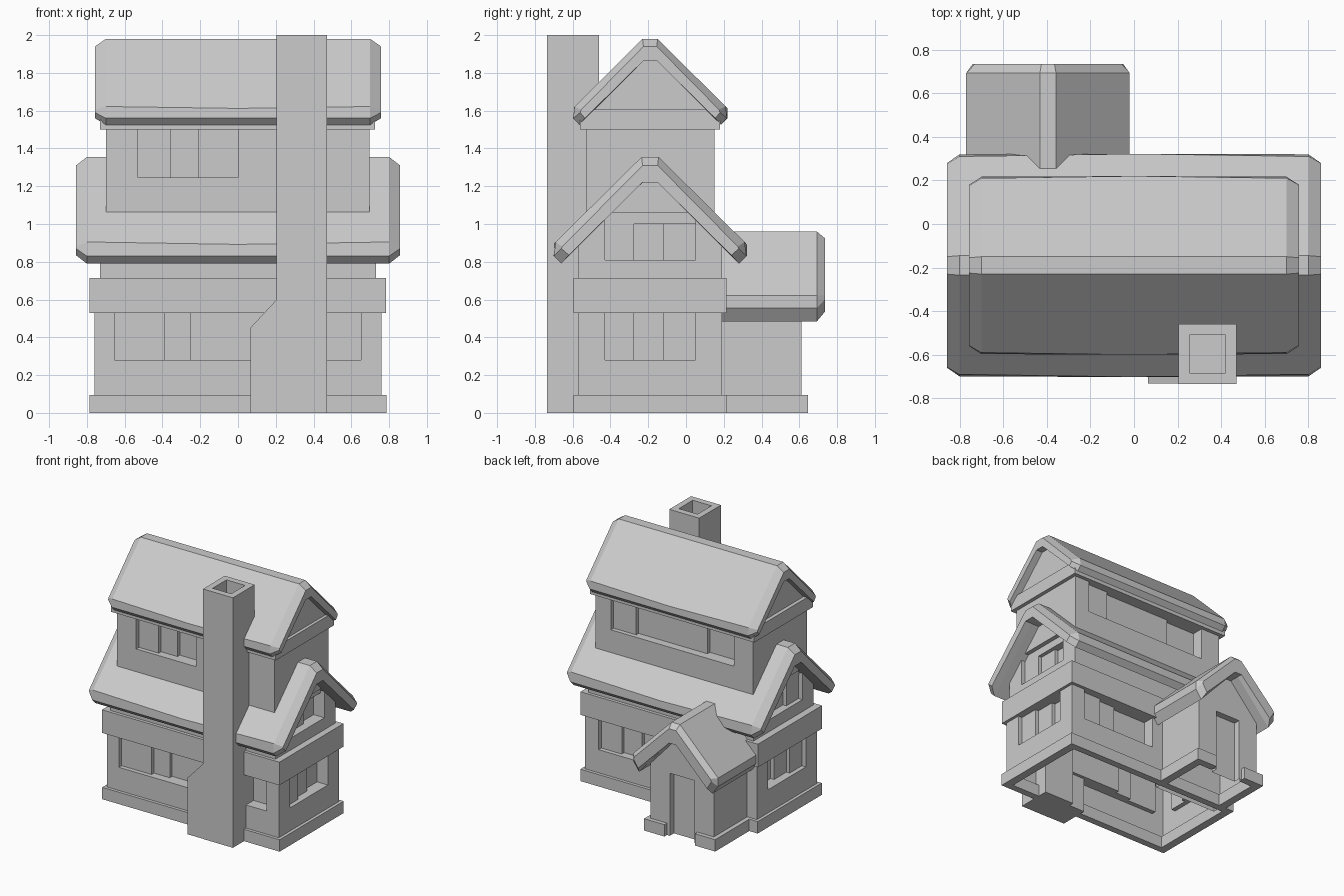
import bpy, bmesh

if "Cube" in bpy.data.objects:
    bpy.data.objects.remove(bpy.data.objects["Cube"])

CY = -0.19     # ridge line of the main house (y)
PX = -0.395    # ridge line of the porch (x)


def make(name, verts, faces, open_bottom=False):
    bm = bmesh.new()
    vs = [bm.verts.new(v) for v in verts]
    for f in faces:
        bm.faces.new([vs[i] for i in f])
    bmesh.ops.recalc_face_normals(bm, faces=bm.faces[:])
    me = bpy.data.meshes.new(name)
    bm.to_mesh(me)
    bm.free()
    ob = bpy.data.objects.new(name, me)
    bpy.context.collection.objects.link(ob)
    if open_bottom:
        drop_bottom(ob)
    return ob


def loft(name, sections):
    """Skin a list of equal-length closed loops and cap both ends."""
    n = len(sections[0])
    verts = [p for s in sections for p in s]
    faces = [list(range(n)), list(range(len(verts) - n, len(verts)))]
    for k in range(len(sections) - 1):
        for i in range(n):
            j = (i + 1) % n
            faces.append([k*n + i, k*n + j, k*n + n + j, k*n + n + i])
    return make(name, verts, faces)


def box(name, x0, x1, y0, y1, z0, z1):
    ring = [(x0, y0), (x1, y0), (x1, y1), (x0, y1)]
    return loft(name, [[(x, y, z) for x, y in ring] for z in (z0, z1)])


def drop_bottom(ob):
    bm = bmesh.new()
    bm.from_mesh(ob.data)
    low = min(v.co.z for v in bm.verts)
    bad = [f for f in bm.faces if all(v.co.z < low + 1e-4 for v in f.verts)]
    bmesh.ops.delete(bm, geom=bad, context='FACES')
    bm.to_mesh(ob.data)
    bm.free()


def carve(ob, cutters):
    """Subtract the cutter boxes, then discard them."""
    for c in cutters:
        m = ob.modifiers.new("cut", 'BOOLEAN')
        m.operation, m.solver, m.object = 'DIFFERENCE', 'EXACT', c
        c.hide_render = True
    dg = bpy.context.evaluated_depsgraph_get()
    me = bpy.data.meshes.new_from_object(ob.evaluated_get(dg))
    ob.modifiers.clear()
    ob.data = me
    for c in cutters:
        bpy.data.objects.remove(c)


def window(axis, sign, plane, splits, z0, z1):
    """Stepped panes: each next pane sits deeper than the last."""
    out = []
    for i, u in enumerate(splits[:-1]):
        a, b = sorted((plane + sign*0.1, plane - sign*(0.035 + 0.03*i)))
        lo, hi = sorted((u, splits[-1]))
        r = (lo, hi, a, b) if axis == 'y' else (a, b, lo, hi)
        out.append(box("window_cutter", *r, z0, z1))
    return out


def mirrored(half):
    return half + [(-d, z) for d, z in reversed(half)]


def prism(name, half, a, b, axis='x'):
    sec = mirrored(half)
    if axis == 'x':
        return loft(name, [[(u, CY + d, z) for d, z in sec] for u in (a, b)])
    return loft(name, [[(PX + d, u, z) for d, z in sec] for u in (a, b)])


# Lower storey with stepped windows
lower = box("lower_walls", -0.76, 0.76, CY - 0.38, CY + 0.38, 0, 0.6)
cuts = window('y', -1, CY - 0.38, [-0.655, -0.39, -0.25, 0.65], 0.28, 0.53)
cuts += window('y', 1, CY + 0.38, [0.64, 0.46, 0.3, -0.02], 0.28, 0.53)
for s in (-1, 1):
    cuts += window('x', s, s*0.76, [-0.43, -0.275, -0.12, 0.05], 0.28, 0.53)
carve(lower, cuts)
drop_bottom(lower)

# Plinth strips round the house
for s in (-1, 1):
    a, b = sorted((s*0.785, s*0.72))
    box("plinth_side", a, b, CY - 0.405, CY + 0.405, 0, 0.095)
box("plinth_front", -0.785, 0.785, CY - 0.405, CY - 0.35, 0, 0.095)
box("plinth_back", -0.785, 0.785, CY + 0.35, CY + 0.405, 0, 0.095)

# Projecting band between storeys
box("storey_band", -0.787, 0.783, CY - 0.405, CY + 0.405, 0.53, 0.715)

# Gabled middle storey
gable = prism("middle_gable_walls", [(0.02, 1.25), (0.38, 0.89), (0.38, 0.65)], -0.73, 0.73)
cuts = []
for s in (-1, 1):
    cuts += window('x', s, s*0.73, [-0.43, -0.275, -0.12, 0.05], 0.81, 1.06)
carve(gable, cuts)

# Upper storey
upper = box("upper_walls", -0.70, 0.695, CY - 0.34, CY + 0.34, 1.0, 1.55)
cuts = window('y', -1, CY - 0.34, [-0.53, -0.355, -0.21, 0.0], 1.245, 1.5)
cuts += window('y', 1, CY + 0.34, [0.56, 0.36, -0.25, -0.53], 1.245, 1.5)
carve(upper, cuts)
box("upper_cornice", -0.73, 0.725, CY - 0.37, CY + 0.37, 1.5, 1.605)
prism("upper_gable", [(0.02, 1.885), (0.36, 1.545), (0.36, 1.52)], -0.70, 0.70)


def main_roof(name, end, full, mid, x_end, x_full):
    rows = [(-x_end, end), (-x_full, full), (0, mid), (x_full, full), (x_end, end)]
    loft(name, [[(x, CY + d, z) for d, z in mirrored(h)] for x, h in rows])


# Thick roofs with chamfered rims and slightly bowed eaves
main_roof("lower_roof",
          [(0.04, 1.31), (0.465, 0.88), (0.47, 0.87), (0.43, 0.835), (0.04, 1.22)],
          [(0.045, 1.355), (0.50, 0.905), (0.51, 0.83), (0.47, 0.79), (0.04, 1.22)],
          [(0.045, 1.355), (0.512, 0.892), (0.512, 0.83), (0.47, 0.79), (0.04, 1.22)],
          0.858, 0.80)
main_roof("upper_roof",
          [(0.035, 1.94), (0.365, 1.605), (0.37, 1.59), (0.345, 1.56), (0.035, 1.865)],
          [(0.04, 1.98), (0.40, 1.622), (0.407, 1.56), (0.375, 1.525), (0.035, 1.865)],
          [(0.04, 1.98), (0.41, 1.612), (0.41, 1.56), (0.375, 1.525), (0.035, 1.865)],
          0.757, 0.70)

# Porch with a recessed door
porch = prism("porch_walls", [(0.02, 0.82), (0.28, 0.56), (0.28, 0)], 0.12, 0.612, 'y')
carve(porch, [box("door_cutter", PX - 0.11, PX + 0.11, 0.56, 0.8, -0.1, 0.5)])
drop_bottom(porch)
for s in (-1, 1):
    a, b = sorted((PX + s*0.315, PX + s*0.25))
    box("porch_plinth_side", a, b, 0.2, 0.645, 0, 0.095)
    a, b = sorted((PX + s*0.315, PX + s*0.135))
    box("porch_plinth_front", a, b, 0.585, 0.645, 0, 0.095)

# Porch roof
full = [(0.037, 0.96), (0.375, 0.622), (0.375, 0.555), (0.325, 0.485), (0.03, 0.81)]
end = [(0.03, 0.925), (0.335, 0.62), (0.345, 0.60), (0.305, 0.535), (0.03, 0.81)]
loft("porch_roof", [[(PX + d, y, z) for d, z in mirrored(h)]
                    for y, h in ((0.17, full), (0.693, full), (0.735, end))])

# Chimney stack with an open flue and a shouldered foot
stack = box("chimney", 0.205, 0.47, -0.735, -0.46, 0, 2.0)
carve(stack, [box("flue_cutter", 0.255, 0.42, -0.685, -0.51, 1.88, 2.1)])
foot = [(0.065, 0), (0.24, 0), (0.24, 0.64), (0.205, 0.6), (0.065, 0.45)]
loft("chimney_foot", [[(x, y, z) for x, z in foot] for y in (-0.733, -0.5)])
